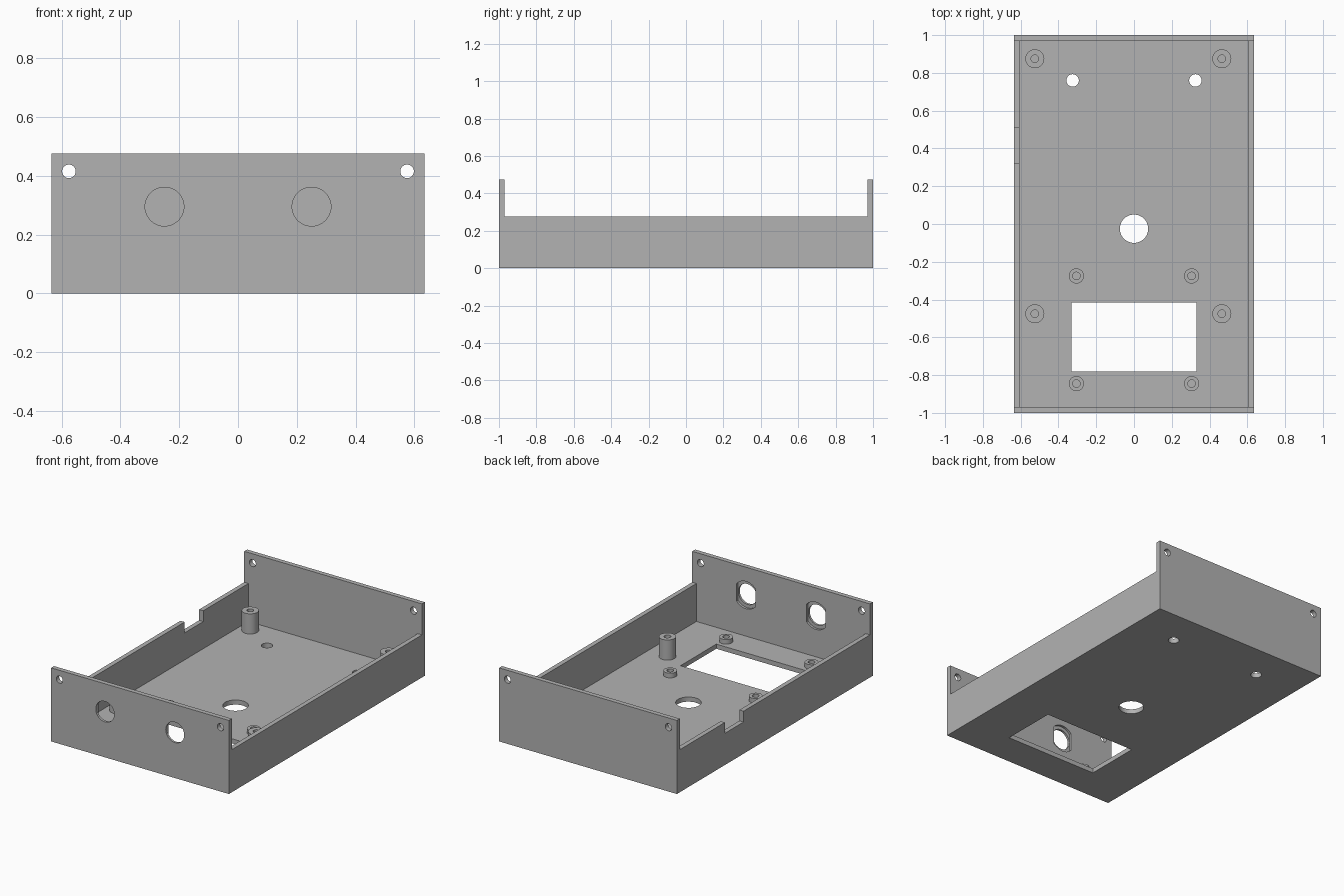
import bpy
from math import pi

if "Cube" in bpy.data.objects:
    bpy.data.objects.remove(bpy.data.objects["Cube"])

W, D = 0.635, 1.0            # half width and half depth
WALL, SIDE, END = 0.03, 0.275, 0.475
FLOOR = 0.03

grey = bpy.data.materials.new("plain grey")
grey.use_nodes = True
colour = (0.45, 0.45, 0.45, 1)
grey.diffuse_color = colour
grey.node_tree.nodes["Principled BSDF"].inputs["Base Color"].default_value = colour


def box(name, x, y, z):
    """Box from (min, max) ranges."""
    ranges = (x, y, z)
    bpy.ops.mesh.primitive_cube_add(size=1, location=[(a + b) / 2 for a, b in ranges])
    ob = bpy.context.object
    ob.name = name
    ob.scale = [b - a for a, b in ranges]
    bpy.ops.object.transform_apply(location=True, rotation=False, scale=True)
    ob.data.materials.append(grey)
    return ob


def cylinder(name, r, length, at, along_y=False):
    bpy.ops.mesh.primitive_cylinder_add(vertices=48, radius=r, depth=length, location=at,
                                        rotation=(pi / 2 if along_y else 0, 0, 0))
    ob = bpy.context.object
    ob.name = name
    bpy.ops.object.transform_apply(location=True, rotation=True, scale=True)
    ob.data.materials.append(grey)
    return ob


def combine(target, tool, operation="DIFFERENCE"):
    mod = target.modifiers.new("cut", "BOOLEAN")
    mod.object, mod.operation, mod.solver = tool, operation, "EXACT"
    bpy.context.view_layer.objects.active = target
    bpy.ops.object.modifier_apply(modifier=mod.name)
    bpy.data.objects.remove(tool)


def smooth(ob):
    bpy.ops.object.select_all(action="DESELECT")
    ob.select_set(True)
    bpy.context.view_layer.objects.active = ob
    bpy.ops.object.shade_smooth_by_angle(angle=pi / 6)


# Open tray: full block, lowered between the end walls, then hollowed
tray = box("tray", (-W, W), (-D, D), (0, END))
combine(tray, box("lower_sides", (-1, 1), (WALL - D, D - WALL), (SIDE, 1)))
combine(tray, box("hollow", (WALL - W, W - WALL), (WALL - D, D - WALL), (FLOOR, 1)))

# Notch in the right wall and display window in the floor
combine(tray, box("notch", (-W - 0.1, 0.05 - W), (0.32, 0.51), (SIDE - 0.07, 1)))
combine(tray, box("window", (-0.33, 0.33), (-0.78, -0.415), (-0.1, 0.1)))

# Floor holes
for x, y, r in ((0, -0.025, 0.075), (-0.325, 0.76, 0.033), (0.325, 0.76, 0.033)):
    combine(tray, cylinder("floor_hole", r, 0.2, (x, y, 0)))

for side in (-1, 1):
    # Screw holes through the top corners of both end walls
    combine(tray, cylinder("screw_hole", 0.023, 3, (side * 0.575, 0, 0.415), True))
    # Round front opening with a taller flat-sided recess on the inside
    x, z = side * 0.25, 0.295
    combine(tray, cylinder("front_hole", 0.066, 0.2, (x, -D, z), True))
    recess = cylinder("recess", 0.088, 0.1, (x, -D + 0.065, z), True)
    flats = box("flats", (x - 0.067, x + 0.067), (-2, 0), (0, 1))
    combine(recess, flats, "INTERSECT")
    combine(tray, recess)
smooth(tray)


# Hollow mounting posts standing on the floor
def post(name, x, y, r, top):
    base = FLOOR - 0.01
    ob = cylinder(name, r, top - base, (x, y, (top + base) / 2))
    combine(ob, cylinder("bore", 0.02, 1, (x, y, 0)))
    smooth(ob)


for x in (-0.525, 0.465):
    for y in (-0.475, 0.875):
        post("tall_post", x, y, 0.05, 0.16)
for x in (-0.305, 0.305):
    for y in (-0.845, -0.275):
        post("short_post", x, y, 0.04, 0.06)
